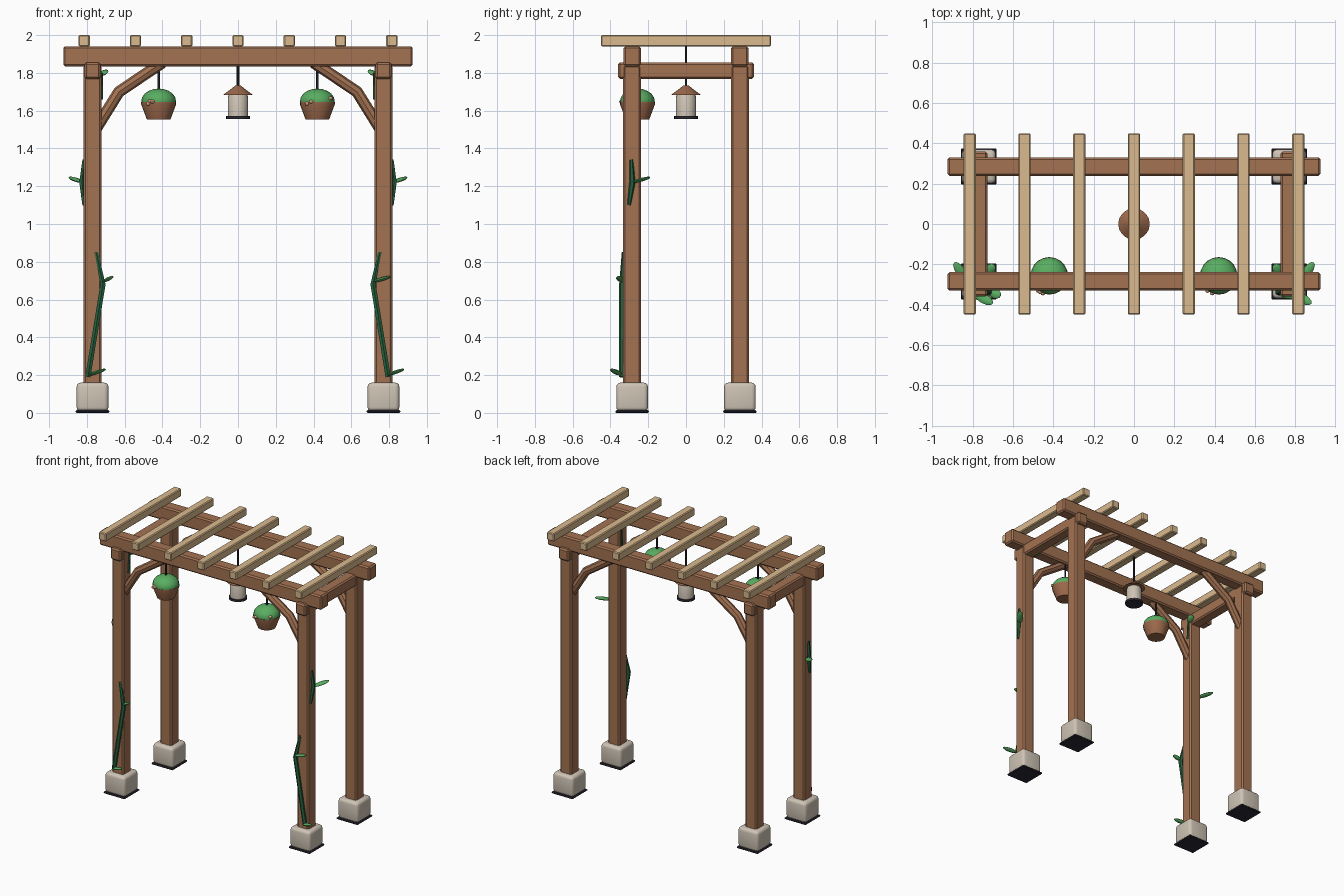
import bpy, bmesh, math
from mathutils import Vector, Matrix

cube = bpy.data.objects.get("Cube")
if cube:
    bpy.data.objects.remove(cube, do_unlink=True)


def material(name, rgb):
    m = bpy.data.materials.new(name)
    m.use_nodes = True
    m.diffuse_color = (*rgb, 1)
    m.node_tree.nodes["Principled BSDF"].inputs["Base Color"].default_value = (*rgb, 1)
    return m


WOOD = material("brown timber", (0.37, 0.17, 0.085))
PALE = material("pale timber", (0.70, 0.49, 0.27))
STONE = material("pale stone", (0.62, 0.55, 0.46))
DARK = material("dark metal", (0.025, 0.023, 0.035))
CLAY = material("terracotta", (0.33, 0.14, 0.07))
LEAF = material("leaf green", (0.10, 0.42, 0.12))
STEM = material("vine green", (0.02, 0.12, 0.05))
BLOOM = material("peach bloom", (0.75, 0.40, 0.24))


def finish(name, bm, mat, angle=35):
    bmesh.ops.recalc_face_normals(bm, faces=bm.faces)
    me = bpy.data.meshes.new(name)
    bm.to_mesh(me)
    bm.free()
    return add_object(name, me, mat, angle)


def add_object(name, me, mat, angle=35):
    me.materials.clear()
    me.materials.append(mat)
    ob = bpy.data.objects.new(name, me)
    bpy.context.collection.objects.link(ob)
    bpy.ops.object.select_all(action='DESELECT')
    ob.select_set(True)
    bpy.context.view_layer.objects.active = ob
    bpy.ops.object.shade_smooth_by_angle(angle=math.radians(angle))
    return ob


def box(name, centre, size, mat, bevel=0.01, segments=1):
    bm = bmesh.new()
    bmesh.ops.create_cube(bm, size=1)
    bmesh.ops.scale(bm, vec=size, verts=bm.verts)
    bmesh.ops.bevel(bm, geom=bm.edges[:], offset=bevel, segments=segments,
                    profile=0.5, affect='EDGES')
    bmesh.ops.translate(bm, vec=centre, verts=bm.verts)
    return finish(name, bm, mat, 40 if segments > 1 else 25)


def lathe(name, centre, profile, mat, steps=20):
    # profile is a list of (radius, height) pairs from bottom to top
    bm = bmesh.new()
    vs = [bm.verts.new((r, 0, z)) for r, z in profile]
    edges = [bm.edges.new(pair) for pair in zip(vs, vs[1:])]
    bmesh.ops.spin(bm, geom=vs + edges, axis=(0, 0, 1), cent=(0, 0, 0),
                   angle=math.tau, steps=steps)
    bmesh.ops.remove_doubles(bm, verts=bm.verts, dist=0.0005)
    bmesh.ops.translate(bm, vec=centre, verts=bm.verts)
    return finish(name, bm, mat)


def ball(name, centre, size, mat, u=16, v=10):
    bm = bmesh.new()
    bmesh.ops.create_uvsphere(bm, u_segments=u, v_segments=v, radius=1)
    bmesh.ops.scale(bm, vec=size, verts=bm.verts)
    bmesh.ops.translate(bm, vec=centre, verts=bm.verts)
    return finish(name, bm, mat)


def tube(name, points, radii, mat, resolution=1):
    cu = bpy.data.curves.new(name, 'CURVE')
    cu.dimensions = '3D'
    cu.bevel_depth = 1
    cu.bevel_resolution = resolution
    cu.use_fill_caps = True
    sp = cu.splines.new('POLY')
    sp.points.add(len(points) - 1)
    for p, co, r in zip(sp.points, points, radii):
        p.co = (*co, 1)
        p.radius = r
    tmp = bpy.data.objects.new(name + "_path", cu)
    me = bpy.data.meshes.new_from_object(tmp)
    bpy.data.objects.remove(tmp)
    return add_object(name, me, mat, 30)


def leaf(name, base, tip, width=0.024, thick=0.010):
    # Flat lens, pointed at both ends, lying along base to tip
    base, tip = Vector(base), Vector(tip)
    along = (tip - base).normalized()
    side = along.cross(Vector((0, 0, 1))).normalized()
    rot = Matrix((along, side, along.cross(side))).transposed().to_4x4()
    bm = bmesh.new()
    bmesh.ops.create_uvsphere(bm, u_segments=8, v_segments=6, radius=1)
    bmesh.ops.rotate(bm, verts=bm.verts, matrix=Matrix.Rotation(math.pi / 2, 3, 'Y'))
    bmesh.ops.scale(bm, vec=((tip - base).length / 2, width, thick), verts=bm.verts)
    bmesh.ops.transform(bm, matrix=Matrix.Translation((base + tip) / 2) @ rot,
                        verts=bm.verts)
    return finish(name, bm, LEAF, 50)


POST_X, POST_Y = 0.77, 0.285

# Long beams, posts, footings and braces
for sy, depth in ((-1, "front"), (1, "back")):
    y = sy * POST_Y
    box(depth + "_beam", (0, y, 1.888), (1.85, 0.092, 0.106), WOOD, 0.010)
    for sx, hand in ((-1, "right"), (1, "left")):
        tag = f"{depth}_{hand}_"
        x = sx * POST_X
        box(tag + "post", (x, y, 0.99), (0.095, 0.095, 1.70), WOOD, 0.010)
        box(tag + "footing", (x, y, 0.084), (0.168, 0.168, 0.152), STONE, 0.022, 3)
        base = box(tag + "footing_base", (x, y, 0.007), (0.178, 0.178, 0.014), DARK, 0.005)
        tube(tag + "brace",
             [(sx * 0.755, y, 1.50), (sx * 0.63, y, 1.70), (sx * 0.40, y, 1.855)],
             [0.031] * 3, WOOD, 2)

# Side beams across the depth
for sx, hand in ((-1, "right"), (1, "left")):
    box(hand + "_side_beam", (sx * POST_X, 0, 1.812), (0.085, 0.72, 0.087), WOOD, 0.010)

# Rafters
for i in range(7):
    box(f"rafter_{i + 1}", ((i - 3) * 0.2715, 0, 1.97), (0.06, 0.90, 0.06), PALE, 0.006)

# Hanging flower baskets
for sx, hand in ((-1, "right"), (1, "left")):
    x, y = sx * 0.42, -0.257
    lathe(hand + "_basket", (x, y, 0),
          [(0, 1.552), (0.062, 1.552), (0.093, 1.635), (0.093, 1.645), (0, 1.645)], CLAY)
    ball(hand + "_basket_foliage", (x, y, 1.650), (0.092, 0.092, 0.067), LEAF)
    tube(hand + "_basket_rod", [(x, y, 1.70), (x, y, 1.85)], [0.007] * 2, DARK)
    for k, (dx, z) in enumerate(((-0.055, 1.637), (-0.032, 1.648), (0.070, 1.665))):
        if sx < 0 and dx > 0:
            dx, z = -0.045, 1.650
        dy = -math.sqrt(0.091 ** 2 - dx ** 2)
        ball(f"{hand}_bloom_{k + 1}", (x + dx, y + dy, z), (0.012, 0.012, 0.010), BLOOM, 8, 6)

# Lantern
lathe("lantern_base", (0, 0, 0),
      [(0, 1.555), (0.063, 1.555), (0.063, 1.571), (0, 1.571)], DARK)
lathe("lantern_body", (0, 0, 0),
      [(0, 1.570), (0.054, 1.570), (0.054, 1.672), (0.046, 1.688), (0, 1.688)], STONE)
lathe("lantern_roof", (0, 0, 0),
      [(0, 1.684), (0.078, 1.684), (0.012, 1.734), (0, 1.734)], CLAY)
tube("lantern_rod", [(0, 0, 1.72), (0, 0, 1.95)], [0.007] * 2, DARK)

# Vines climbing the two front posts
for sx, hand in ((-1, "right"), (1, "left")):
    tube(hand + "_lower_vine",
         [(sx * 0.795, -0.338, 0.19), (sx * 0.715, -0.338, 0.68), (sx * 0.75, -0.330, 0.85)],
         [0.016, 0.016, 0.010], STEM)
    tube(hand + "_side_vine",
         [(sx * 0.815, -0.302, 1.10), (sx * 0.826, -0.284, 1.22), (sx * 0.815, -0.290, 1.34)],
         [0.010, 0.016, 0.010], STEM)
    tube(hand + "_upper_vine",
         [(sx * 0.725, -0.27, 1.66), (sx * 0.722, -0.26, 1.80)], [0.010, 0.008], STEM)
    # The two lower leaves point the same way on both posts
    leaf(hand + "_low_leaf", (sx * 0.79, -0.345, 0.20),
         (sx * 0.79 + 0.09, -0.395, 0.232))
    leaf(hand + "_knee_leaf", (sx * 0.715, -0.338, 0.695),
         (sx * 0.715 + (0.055 if sx < 0 else 0.095), -0.355, 0.722))
    leaf(hand + "_side_leaf", (sx * 0.822, -0.285, 1.22), (sx * 0.892, -0.190, 1.248))
    leaf(hand + "_top_leaf", (sx * 0.73, -0.25, 1.785), (sx * 0.695, -0.20, 1.815))
